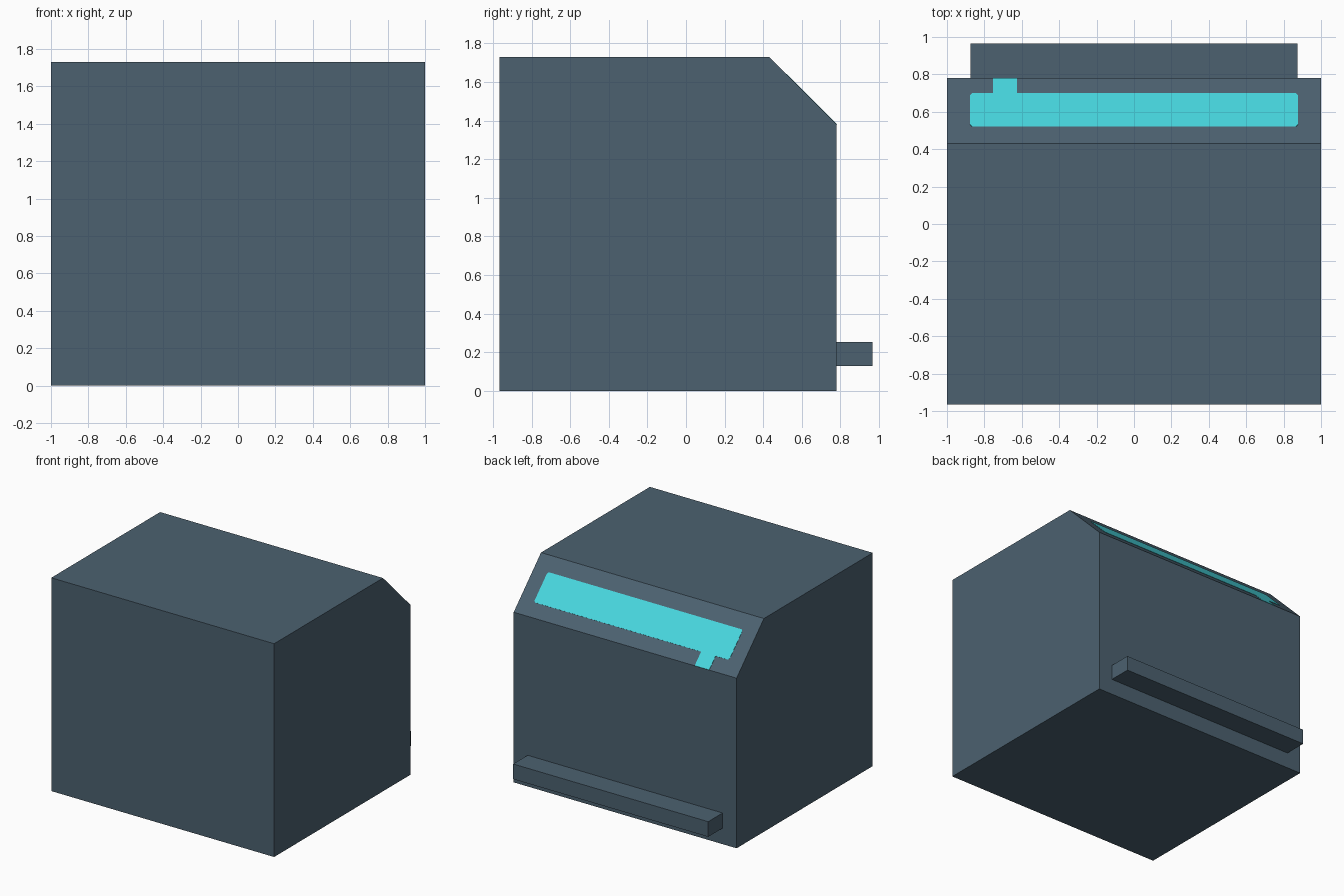
import bpy
from mathutils import Vector

if "Cube" in bpy.data.objects:
    bpy.data.objects.remove(bpy.data.objects["Cube"])


def material(name, rgb):
    m = bpy.data.materials.new(name)
    m.diffuse_color = (*rgb, 1)
    m.use_nodes = True
    m.node_tree.nodes["Principled BSDF"].inputs["Base Color"].default_value = m.diffuse_color
    return m


SLATE = material("slate_blue", (0.072, 0.120, 0.162))
CYAN = material("bright_cyan", (0.063, 0.67, 0.73))


def prism(name, outline, offset, mat):
    """Closed prism: a flat outline pushed along an offset vector."""
    offset = Vector(offset)
    base = [Vector(p) for p in outline]
    n = len(base)
    verts = base + [p + offset for p in base]
    faces = [tuple(range(n))[::-1], tuple(range(n, 2 * n))]
    faces += [(i, (i + 1) % n, n + (i + 1) % n, n + i) for i in range(n)]
    # make the winding face outwards
    normal = sum((base[i].cross(base[(i + 1) % n]) for i in range(n)), Vector())
    if normal.dot(offset) < 0:
        faces = [f[::-1] for f in faces]
    mesh = bpy.data.meshes.new(name)
    mesh.from_pydata(verts, [], faces)
    mesh.materials.append(mat)
    obj = bpy.data.objects.new(name, mesh)
    bpy.context.collection.objects.link(obj)
    return obj


FRONT, BACK, TOP, BEND = -0.965, 0.78, 1.73, 0.43

# Main block with a 45 degree slope at the upper back edge
side = [(FRONT, 0), (BACK, 0), (BACK, TOP - (BACK - BEND)), (BEND, TOP), (FRONT, TOP)]
prism("body", [(-1, y, z) for y, z in side], (2, 0, 0), SLATE)

# Ledge across the lower back
ledge = [(BACK, 0.13), (0.965, 0.13), (0.965, 0.253), (BACK, 0.253)]
prism("back_ledge", [(-0.875, y, z) for y, z in ledge], (1.75, 0, 0), SLATE)

# Glowing panel on the slope, with clipped corners and a tab down to the edge
w, lo, hi, c = 0.876, 0.52, 0.698, 0.01
panel = [(-w + c, lo), (w - c, lo), (w, lo + c), (w, hi - c), (w - c, hi),
         (-0.625, hi), (-0.625, BACK), (-0.755, BACK), (-0.755, hi),
         (-w + c, hi), (-w, hi - c), (-w, lo + c)]
prism("light_panel", [(x, y, TOP - (y - BEND)) for x, y in panel],
      (0, 0.0015, 0.0015), CYAN)
